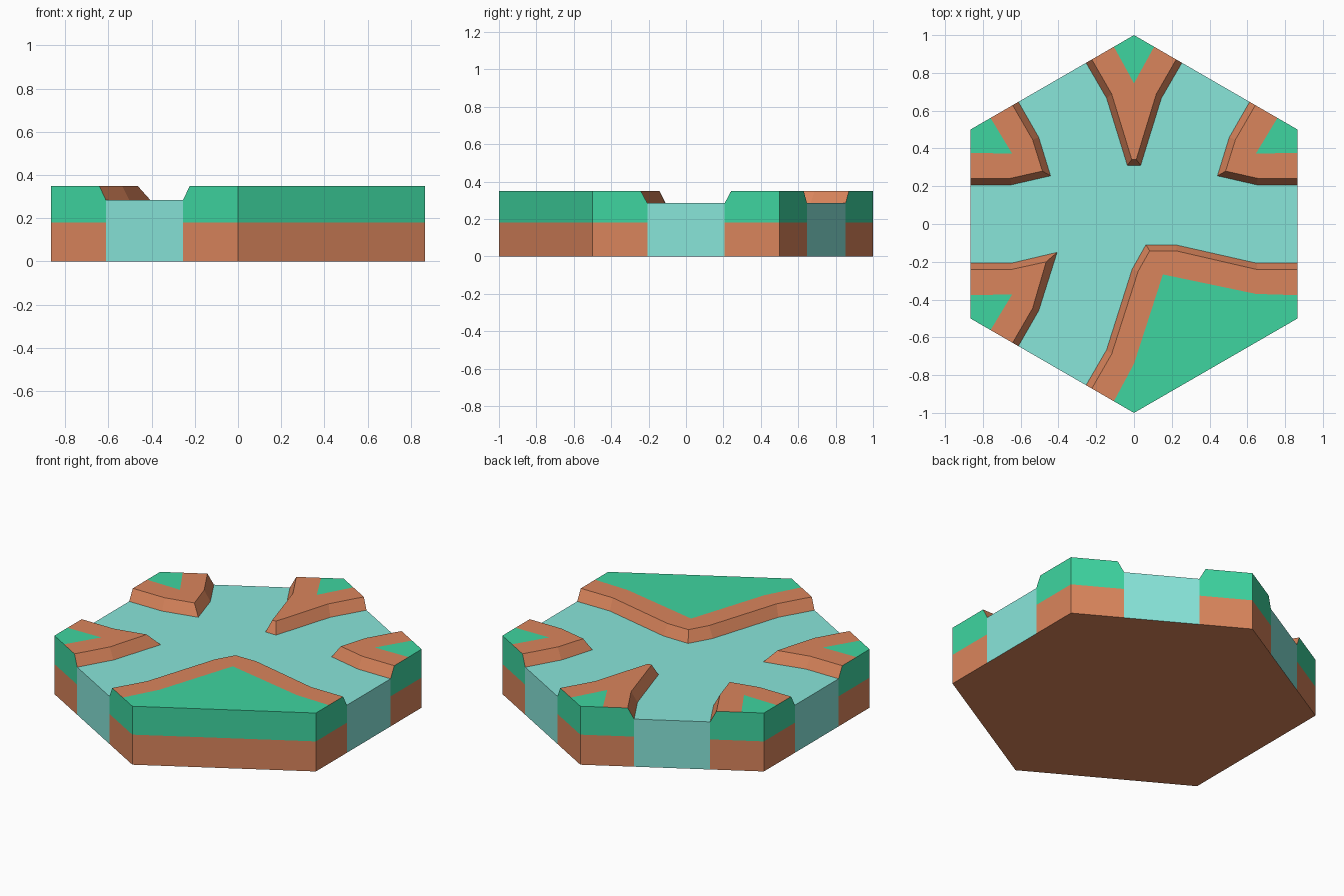
import bpy
from math import cos, sin, radians

if "Cube" in bpy.data.objects:
    bpy.data.objects.remove(bpy.data.objects["Cube"])

Z_SOIL, Z_WATER, Z_TOP = 0.18, 0.285, 0.35


def material(name, rgb):
    m = bpy.data.materials.new(name)
    lin = [((c / 255 + 0.055) / 1.055) ** 2.4 for c in rgb]
    m.diffuse_color = (*lin, 1)
    m.use_nodes = True
    m.node_tree.nodes["Principled BSDF"].inputs["Base Color"].default_value = m.diffuse_color
    return m


SOIL = material("soil", (218, 133, 92))
GRASS = material("grass", (62, 213, 160))
WATER = material("water", (136, 230, 218))


def make(name, faces, mats):
    """faces: list of (points, material index), points listed counter-clockwise."""
    verts, index, polys = [], {}, []
    for pts, _ in faces:
        poly = []
        for p in pts:
            key = tuple(round(c, 4) for c in p)
            if key not in index:
                index[key] = len(verts)
                verts.append(key)
            poly.append(index[key])
        polys.append(poly)
    mesh = bpy.data.meshes.new(name)
    mesh.from_pydata(verts, [], polys)
    for m in mats:
        mesh.materials.append(m)
    for poly, (_, i) in zip(mesh.polygons, faces):
        poly.material_index = i
    obj = bpy.data.objects.new(name, mesh)
    bpy.context.collection.objects.link(obj)


def at(p, z):
    return (p[0], p[1], z)


def frame(angle, along, across):
    """Point measured from the centre towards a hexagon corner."""
    c, s = cos(radians(angle)), sin(radians(angle))
    return (along * c - across * s, along * s + across * c)


def wall(p, q, z0, z1):
    return [at(p, z0), at(q, z0), at(q, z1), at(p, z1)]


# Bank half profiles: hexagon edge point, then bend (along, across)
FOOT = [(0.8535, 0.2537), (0.666, 0.145)]
RIM = [(0.871, 0.2234), (0.688, 0.118)]
TURF = [(0.9385, 0.1065)]


def path(profile, first, last, tip):
    start = [frame(first, a, -b) for a, b in profile]
    end = [frame(last, a, b) for a, b in reversed(profile)]
    return start + tip + end


def bank(name, first, last, foot_tip, rim_tip, turf_tip):
    foot = path(FOOT, first, last, foot_tip)
    rim = path(RIM, first, last, rim_tip)
    turf = path(TURF, first, last, turf_tip)
    corners = [frame(a, 1, 0) for a in range(first, last + 1, 60)]
    faces = []
    # sloping bank facing the river
    for i in range(len(foot) - 1):
        faces.append(([at(foot[i + 1], Z_WATER), at(foot[i], Z_WATER),
                       at(rim[i], Z_TOP), at(rim[i + 1], Z_TOP)], 0))
    # soil border and grass on top
    faces.append(([at(p, Z_TOP) for p in turf + rim[::-1]], 0))
    faces.append(([at(p, Z_TOP) for p in corners + turf[::-1]], 1))
    # outer walls: soil below, grass above
    outer = [foot[0]] + corners + [foot[-1]]
    for p, q in zip(outer, outer[1:]):
        faces.append((wall(p, q, 0, Z_SOIL), 0))
    for p, q in zip(corners, corners[1:]):
        faces.append((wall(p, q, Z_SOIL, Z_TOP), 1))
    a, b = corners[0], corners[-1]
    faces.append(([at(foot[0], Z_SOIL), at(a, Z_SOIL), at(a, Z_TOP), at(turf[0], Z_TOP),
                   at(rim[0], Z_TOP), at(foot[0], Z_WATER)], 1))
    faces.append(([at(b, Z_SOIL), at(foot[-1], Z_SOIL), at(foot[-1], Z_WATER),
                   at(rim[-1], Z_TOP), at(turf[-1], Z_TOP), at(b, Z_TOP)], 1))
    make(name, faces, [SOIL, GRASS])
    return foot


def small_bank(name, angle, foot_tip, rim_tip):
    f = lambda pts: [frame(angle, *p) for p in pts]
    return bank(name, angle, angle, f(foot_tip), f(rim_tip), f([(0.745, 0)]))


# Banks, counter-clockwise from the front corner
shores = [
    bank("large_bank", -90, -30,
         [(-0.01, -0.24), (0.063, -0.11), (0.228, -0.112)],
         [(0.022, -0.25), (0.083, -0.142), (0.222, -0.142)],
         [(0, -0.74), (0.153, -0.267), (0.645, -0.37)]),
    small_bank("back_right_bank", 30, [(0.51, 0)], [(0.56, 0)]),
    small_bank("back_bank", 90, [(0.31, -0.035), (0.31, 0.035)],
               [(0.342, -0.012), (0.342, 0.012)]),
    small_bank("back_left_bank", 150, [(0.51, 0)], [(0.56, 0)]),
    small_bank("front_left_bank", 210, [(0.4275, -0.0736)], [(0.503, -0.059)]),
]

# River surface and the water walls at its mouths
river = [([at(p, Z_WATER) for shore in shores for p in shore], 0)]
for i, shore in enumerate(shores):
    river.append((wall(shore[-1], shores[(i + 1) % len(shores)][0], 0, Z_WATER), 0))
make("river", river, [WATER])

# Underside
make("underside", [([at(frame(a, 1, 0), 0) for a in range(270, -90, -60)], 0)], [SOIL])
